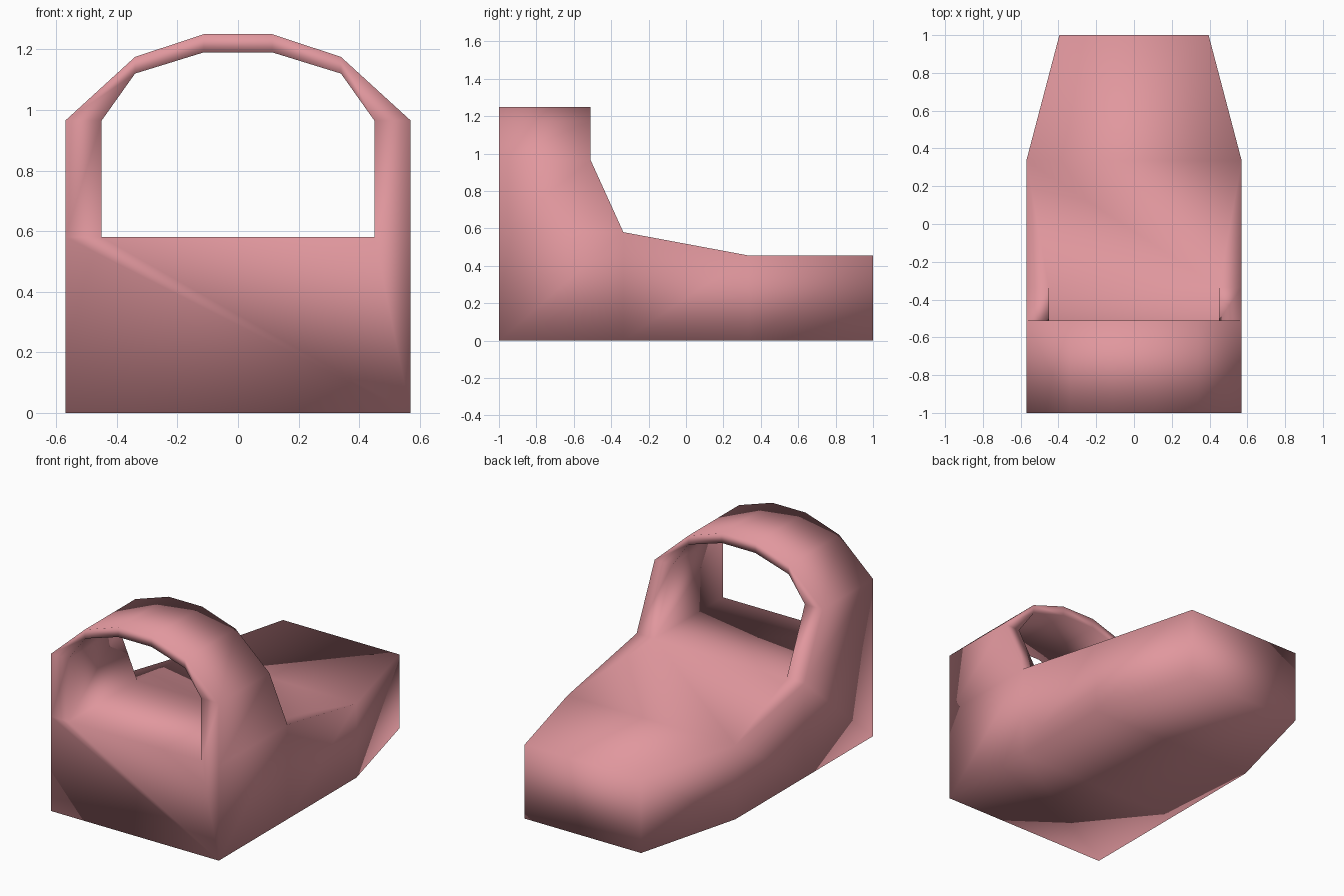
import bpy, bmesh

if "Cube" in bpy.data.objects:
    bpy.data.objects.remove(bpy.data.objects["Cube"])

pink = bpy.data.materials.new("soft_pink")
pink.diffuse_color = (0.75, 0.31, 0.34, 1)
pink.use_nodes = True
pink.node_tree.nodes["Principled BSDF"].inputs["Base Color"].default_value = pink.diffuse_color

bm = bmesh.new()
cache = {}


def v(x, y, z):
    """Shared vertex, so the whole shell shades smoothly."""
    key = (round(x, 3), round(y, 3), round(z, 3))
    if key not in cache:
        cache[key] = bm.verts.new(key)
    return cache[key]


def face(*pts):
    bm.faces.new([v(*p) for p in pts])


# Hoop: rings of outer/inner points, right foot over the top to the left foot
# (outer x, outer z, inner x, inner z, rear y)
half = [(0.57, 0.58, 0.45, 0.58, -0.335), (0.57, 0.965, 0.45, 0.965, -0.51),
        (0.34, 1.175, 0.34, 1.12, -0.51), (0.113, 1.25, 0.113, 1.19, -0.51)]
hoop = half + [(-a, b, -c, d, y) for a, b, c, d, y in reversed(half)]
rings = [[(a, -1, b), (a, y, b), (c, y, d), (c, -1, d)] for a, b, c, d, y in hoop]
for r, s in zip(rings, rings[1:]):
    for i in range(4):
        j = (i + 1) % 4
        face(r[i], r[j], s[j], s[i])

# Hull stations: y, half width, deck height
st = [(-1, 0.57, 0.58), (-0.335, 0.57, 0.58), (0.335, 0.57, 0.455), (1, 0.395, 0.455)]
for n, ((y0, w0, h0), (y1, w1, h1)) in enumerate(zip(st, st[1:])):
    for s in (1, -1):
        face((s*w0, y0, 0), (s*w1, y1, 0), (s*w1, y1, h1), (s*w0, y0, h0))
    face((-w0, y0, 0), (w0, y0, 0), (w1, y1, 0), (-w1, y1, 0))
    if n == 0:    # deck under the hoop, between its feet
        face((-0.45, y0, h0), (0.45, y0, h0), (0.45, y1, h1), (-0.45, y1, h1))
    elif n == 1:  # sloping deck meets the hoop feet
        face((-w0, y0, h0), (-0.45, y0, h0), (0.45, y0, h0), (w0, y0, h0),
             (w1, y1, h1), (-w1, y1, h1))
    else:
        face((-w0, y0, h0), (w0, y0, h0), (w1, y1, h1), (-w1, y1, h1))

# Front and back end walls
face((-0.57, -1, 0), (0.57, -1, 0), (0.57, -1, 0.58), (0.45, -1, 0.58),
     (-0.45, -1, 0.58), (-0.57, -1, 0.58))
face((0.395, 1, 0), (-0.395, 1, 0), (-0.395, 1, 0.455), (0.395, 1, 0.455))

bmesh.ops.recalc_face_normals(bm, faces=bm.faces)
for f in bm.faces:
    f.smooth = True

me = bpy.data.meshes.new("hooped_hull")
bm.to_mesh(me)
bm.free()
me.materials.append(pink)
ob = bpy.data.objects.new("hooped_hull", me)
bpy.context.collection.objects.link(ob)
